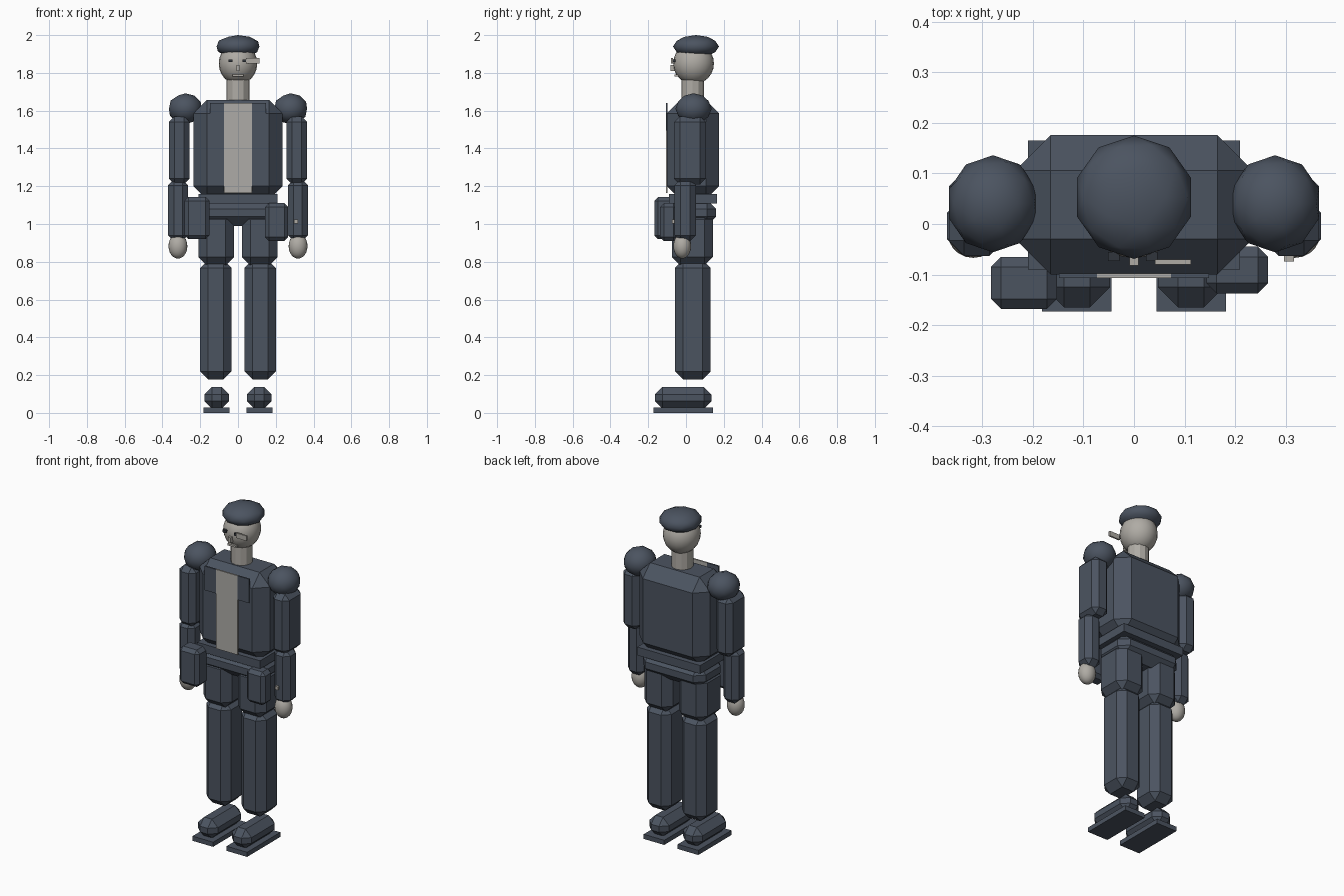
import bpy
from mathutils import Vector

default_cube = bpy.data.objects.get("Cube")
if default_cube:
    bpy.data.objects.remove(default_cube, do_unlink=True)


def make_material(name, colour):
    mat = bpy.data.materials.new(name)
    mat.use_nodes = True
    mat.diffuse_color = (*colour, 1)
    mat.node_tree.nodes["Principled BSDF"].inputs["Base Color"].default_value = (*colour, 1)
    return mat


SLATE = make_material("slate cloth", (0.071, 0.088, 0.118))
SKIN = make_material("pale skin", (0.43, 0.41, 0.375))
SHIRT = make_material("light grey cloth", (0.42, 0.41, 0.385))
DARK = make_material("dark eye", (0.03, 0.035, 0.045))


def finish(name, mat):
    obj = bpy.context.object
    obj.name = obj.data.name = name
    obj.data.materials.append(mat)
    return obj


def box(name, low, high, mat=SLATE, chamfer=0):
    """Box between two corners, with optional flat chamfers."""
    low, high = Vector(low), Vector(high)
    bpy.ops.mesh.primitive_cube_add(size=1, location=(low + high) / 2)
    obj = finish(name, mat)
    obj.scale = high - low
    bpy.ops.object.transform_apply(location=False, rotation=False, scale=True)
    if chamfer:
        bevel = obj.modifiers.new("chamfer", "BEVEL")
        bevel.width = chamfer
        bevel.segments = 1
        bpy.ops.object.modifier_apply(modifier=bevel.name)
    return obj


def ball(name, centre, radii, mat=SLATE, fine=False):
    """Smooth ellipsoid, either faceted in outline or finely divided."""
    if fine:
        bpy.ops.mesh.primitive_uv_sphere_add(segments=20, ring_count=12, radius=1, location=centre)
    else:
        bpy.ops.mesh.primitive_ico_sphere_add(subdivisions=2, radius=1, location=centre)
    obj = finish(name, mat)
    obj.scale = radii
    bpy.ops.object.transform_apply(location=False, rotation=False, scale=True)
    bpy.ops.object.shade_smooth()
    return obj


def side_box(name, side, x, y, z, chamfer=0, mat=SLATE):
    """Box given by its x, y and z ranges on the left, mirrored for the right."""
    xs = sorted(side * v for v in x)
    return box(name, (xs[0], y[0], z[0]), (xs[1], y[1], z[1]), mat, chamfer)


# Head, neck and cap
ball("head", (0, 0.04, 1.85), (0.102, 0.108, 0.11), SKIN, True)
ball("cap", (0, 0.053, 1.94), (0.119, 0.122, 0.06))
bpy.ops.mesh.primitive_cylinder_add(vertices=12, radius=0.06, depth=0.16, location=(0, 0.035, 1.71))
finish("neck", SKIN)

# Face
for label, x in (("right", -0.04), ("left", 0.035)):
    box(label + "_eye", (x - 0.011, -0.073, 1.857), (x + 0.011, -0.055, 1.872), DARK)
box("nose", (-0.009, -0.082, 1.81), (0.009, -0.06, 1.843), SKIN)
box("mouth", (-0.028, -0.062, 1.78), (0.028, -0.035, 1.792), SKIN)
box("eyepiece", (0.042, -0.08, 1.85), (0.113, -0.07, 1.88), SKIN)

# Body
box("torso", (-0.235, -0.1, 1.13), (0.235, 0.176, 1.656), chamfer=0.07)
box("belt", (-0.21, -0.09, 1.108), (0.21, 0.165, 1.158))
box("pelvis", (-0.21, -0.08, 0.99), (0.21, 0.16, 1.13), chamfer=0.05)
box("shirt_front", (-0.073, -0.107, 1.163), (0.073, -0.098, 1.64), SHIRT)

# Pouches
box("right_pouch", (-0.283, -0.168, 0.92), (-0.152, -0.065, 1.143), chamfer=0.02)
box("left_pouch", (0.143, -0.137, 0.91), (0.265, -0.045, 1.11), chamfer=0.02)

# Limbs, lapels and shoes on both sides
for label, s in (("left", 1), ("right", -1)):
    side_box(label + "_lapel", s, (0.073, 0.148), (-0.107, -0.098), (1.495, 1.64))
    ball(label + "_shoulder", (s * 0.279, 0.04, 1.61), (0.091, 0.096, 0.082))
    side_box(label + "_upper_arm", s, (0.256, 0.366), (-0.063, 0.105), (1.21, 1.57), 0.03)
    side_box(label + "_forearm", s, (0.265, 0.37), (-0.06, 0.052), (0.91, 1.235), 0.03)
    ball(label + "_hand", (s * 0.318, -0.02, 0.883), (0.05, 0.047, 0.066), SKIN, True)
    side_box(label + "_thigh", s, (0.02, 0.21), (-0.075, 0.142), (0.78, 1.07), 0.045)
    side_box(label + "_lower_leg", s, (0.035, 0.2), (-0.058, 0.13), (0.177, 0.81), 0.042)
    side_box(label + "_shoe", s, (0.047, 0.178), (-0.165, 0.135), (0.022, 0.137), 0.04)
    side_box(label + "_sole", s, (0.045, 0.182), (-0.173, 0.143), (0, 0.028))

# Cuff button on the left forearm
box("cuff_button", (0.297, -0.074, 1.003), (0.317, -0.055, 1.023), SKIN)
